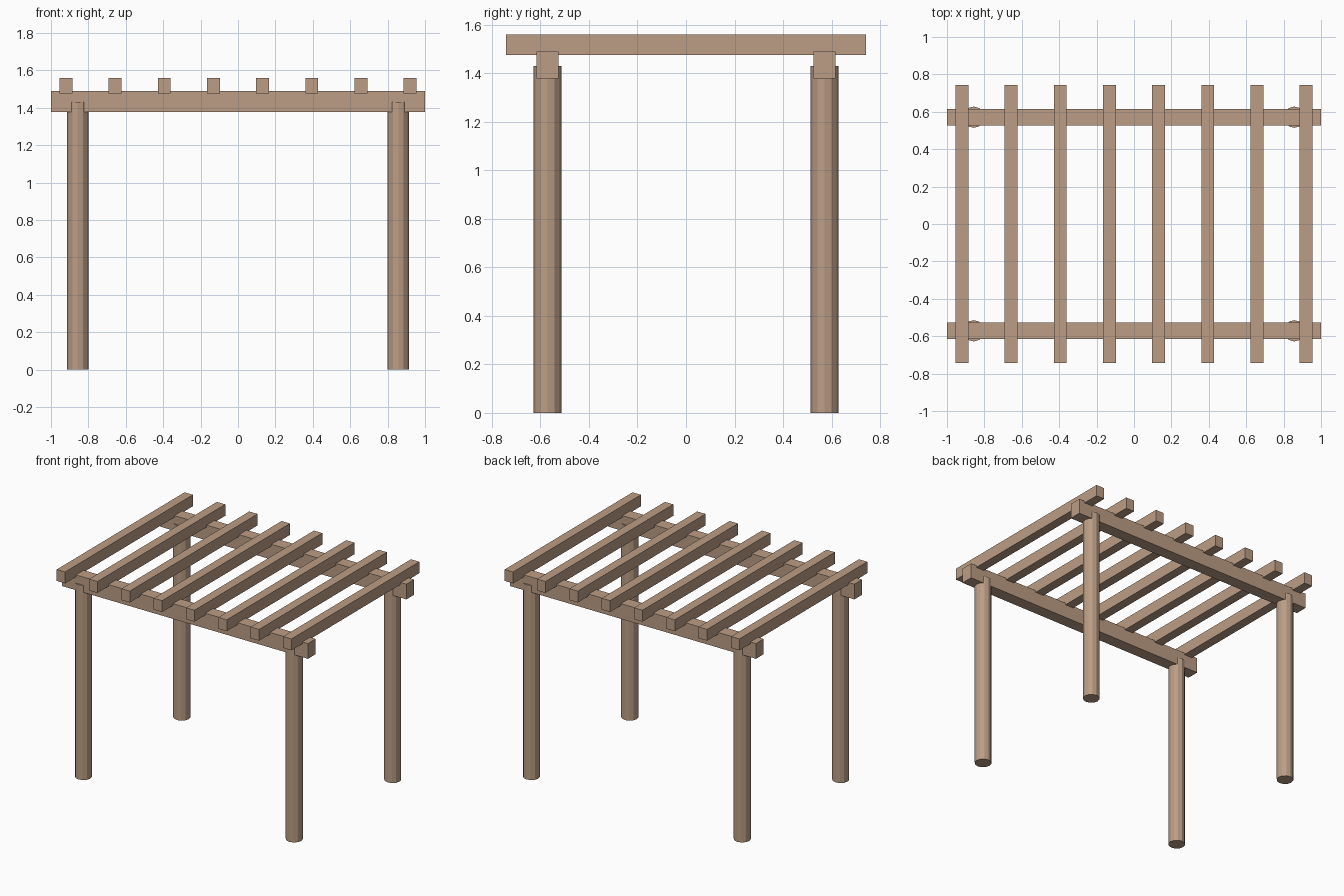
import bpy

if "Cube" in bpy.data.objects:
    bpy.data.objects.remove(bpy.data.objects["Cube"])

# Weathered timber, used everywhere
wood = bpy.data.materials.new("weathered_wood")
wood.diffuse_color = (0.50, 0.34, 0.235, 1)
wood.use_nodes = True
wood.node_tree.nodes["Principled BSDF"].inputs["Base Color"].default_value = wood.diffuse_color


def finish(name):
    ob = bpy.context.object
    ob.name = name
    ob.data.materials.append(wood)
    return ob


def box(name, center, size):
    bpy.ops.mesh.primitive_cube_add(size=1, location=center)
    ob = finish(name)
    ob.scale = size
    bpy.ops.object.transform_apply(location=False, rotation=False, scale=True)


POST_X, POST_Y, POST_H = 0.857, 0.571, 1.43

for y, row in ((-POST_Y, "front"), (POST_Y, "back")):
    # Round posts, notched into the beam
    for x, side in ((-POST_X, "left"), (POST_X, "right")):
        bpy.ops.mesh.primitive_cylinder_add(
            vertices=12, radius=0.057, depth=POST_H, location=(x, y, POST_H / 2))
        finish(f"{row}_{side}_post")
    # Long beam across the posts
    box(f"{row}_beam", (0, y, 1.434), (2.0, 0.09, 0.112))

# Rafters laid across both beams
RAFTERS = 8
for i in range(RAFTERS):
    x = -0.92 + 1.84 * i / (RAFTERS - 1)
    box(f"rafter_{i + 1}", (x, 0, 1.518), (0.068, 1.484, 0.084))
